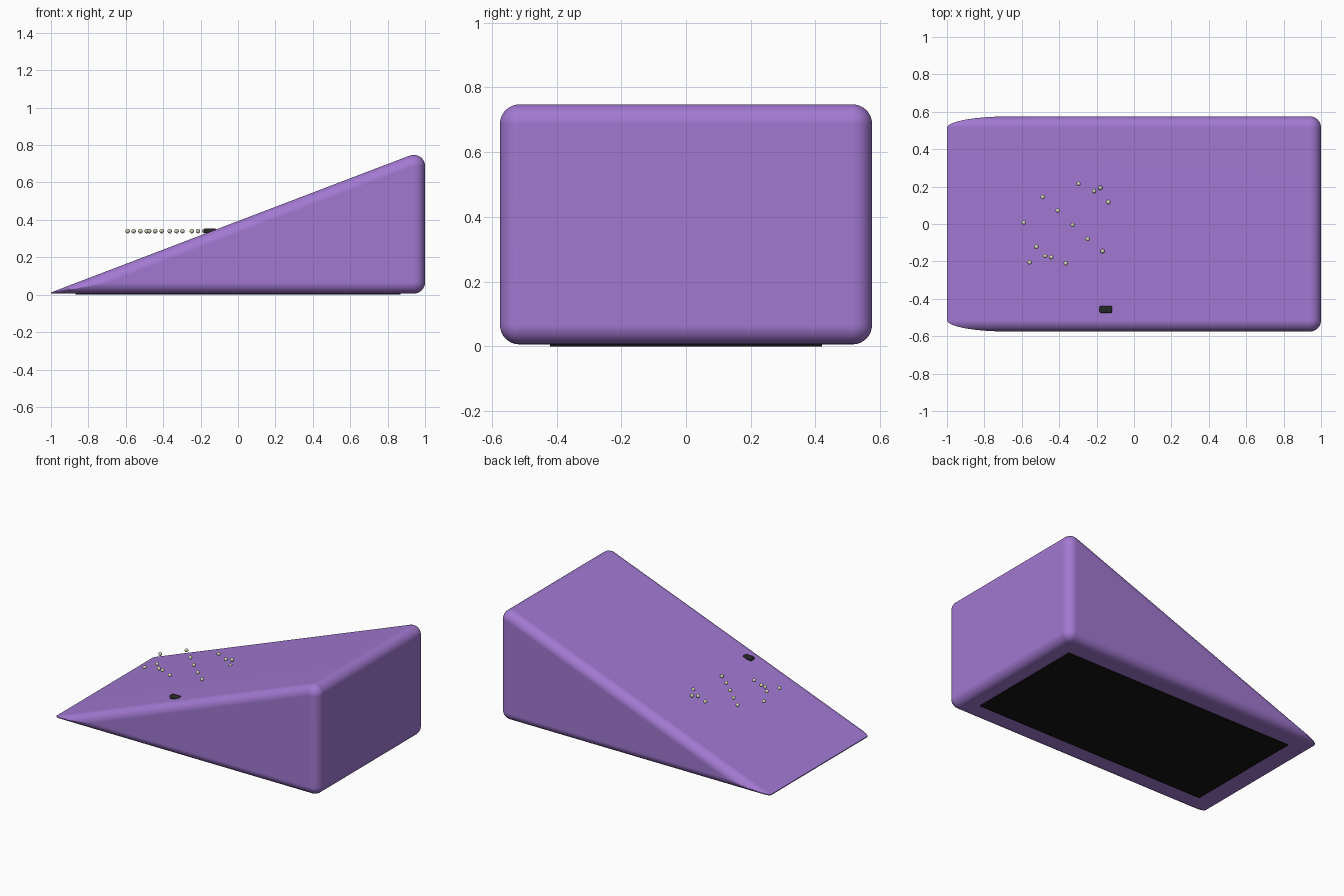
import bpy, bmesh
from math import sin, cos, atan2, radians, pi
from mathutils import Vector

cube = bpy.data.objects.get("Cube")
if cube:
    bpy.data.objects.remove(cube, do_unlink=True)


def material(name, rgb):
    m = bpy.data.materials.new(name)
    m.use_nodes = True
    m.diffuse_color = (*rgb, 1)
    m.node_tree.nodes["Principled BSDF"].inputs["Base Color"].default_value = (*rgb, 1)
    return m


purple = material("purple", (0.36, 0.19, 0.64))
black = material("black", (0.008, 0.008, 0.008))
charcoal = material("charcoal", (0.02, 0.02, 0.02))
cream = material("cream", (0.68, 0.66, 0.50))


def finish(bm, name, mat, smooth=True):
    bmesh.ops.recalc_face_normals(bm, faces=bm.faces)
    mesh = bpy.data.meshes.new(name)
    bm.to_mesh(mesh)
    bm.free()
    mesh.materials.append(mat)
    ob = bpy.data.objects.new(name, mesh)
    bpy.context.collection.objects.link(ob)
    if smooth:
        bpy.ops.object.select_all(action='DESELECT')
        ob.select_set(True)
        bpy.context.view_layer.objects.active = ob
        bpy.ops.object.shade_smooth_by_angle(angle=radians(35))
    return ob


def block(name, size, centre, mat, bevel=0):
    bm = bmesh.new()
    bmesh.ops.create_cube(bm, size=1)
    bmesh.ops.scale(bm, vec=size, verts=bm.verts)
    bmesh.ops.translate(bm, vec=centre, verts=bm.verts)
    if bevel:
        bmesh.ops.bevel(bm, geom=bm.edges[:], offset=bevel, segments=3,
                        profile=0.5, affect='EDGES')
    return finish(bm, name, mat, bevel > 0)


# Wedge body: side profiles lofted across the width, each inset to round the edges
R, HALF_Y, STEPS = 0.06, 0.575, 8
BASE, TIP_Z, SLOPE = 0.006, 0.012, 0.3815
slant = atan2(SLOPE, 1)
low = Vector((1 - R, BASE + R))
high = Vector((1 - R, TIP_Z + SLOPE * (2 - R) - R / cos(slant)))


def profile(r):
    inset = R - r
    pts = []
    for c, a0, a1 in ((low, -pi / 2, 0), (high, 0, pi / 2 + slant)):
        for i in range(STEPS + 1):
            a = a0 + (a1 - a0) * i / STEPS
            pts.append((c.x + r * cos(a), c.y + r * sin(a)))
    # the thin end follows the meeting line of the inset top and base
    top_drop = inset / cos(slant)
    tip_x = -1 + (inset + top_drop) / SLOPE
    tip_top = TIP_Z + SLOPE * (tip_x + 1) - top_drop
    return pts + [(tip_x, tip_top), (tip_x, BASE + inset)]


bm = bmesh.new()
rings = []
for side in (-1, 1):
    for i in range(STEPS + 1):
        a = (pi / 2) * (i / STEPS if side > 0 else 1 - i / STEPS)
        y = side * (HALF_Y - R + R * sin(a))
        r = max(R * cos(a), 0.0004)
        rings.append([bm.verts.new((x, y, z)) for x, z in profile(r)])
for a, b in zip(rings, rings[1:]):
    for i in range(len(a)):
        j = (i + 1) % len(a)
        bm.faces.new((a[i], a[j], b[j], b[i]))
bm.faces.new(rings[0])
bm.faces.new(rings[-1])
body = finish(bm, "wedge_body", purple)
body.modifiers.new("flat_face_normals", 'WEIGHTED_NORMAL').keep_sharp = True

# Non-slip pad underneath
block("base_pad", (1.74, 0.84, 0.008), (0, 0, 0.004), black)

# Small dark tag near the front edge
block("tag", (0.068, 0.038, 0.024), (-0.15, -0.457, 0.342), charcoal, 0.008)

# Scattered beads, all at one height
BEADS = [(-.297, .216), (-.18, .193), (-.214, .176), (-.488, .144), (-.408, .072),
         (-.137, .117), (-.59, .008), (-.328, -.005), (-.247, -.08), (-.168, -.145),
         (-.522, -.122), (-.475, -.171), (-.443, -.177), (-.558, -.205), (-.365, -.21)]
for n, (x, y) in enumerate(BEADS, 1):
    bm = bmesh.new()
    bmesh.ops.create_uvsphere(bm, u_segments=16, v_segments=10, radius=0.012)
    bmesh.ops.translate(bm, vec=(x, y, 0.34), verts=bm.verts)
    finish(bm, f"bead_{n}", cream)
